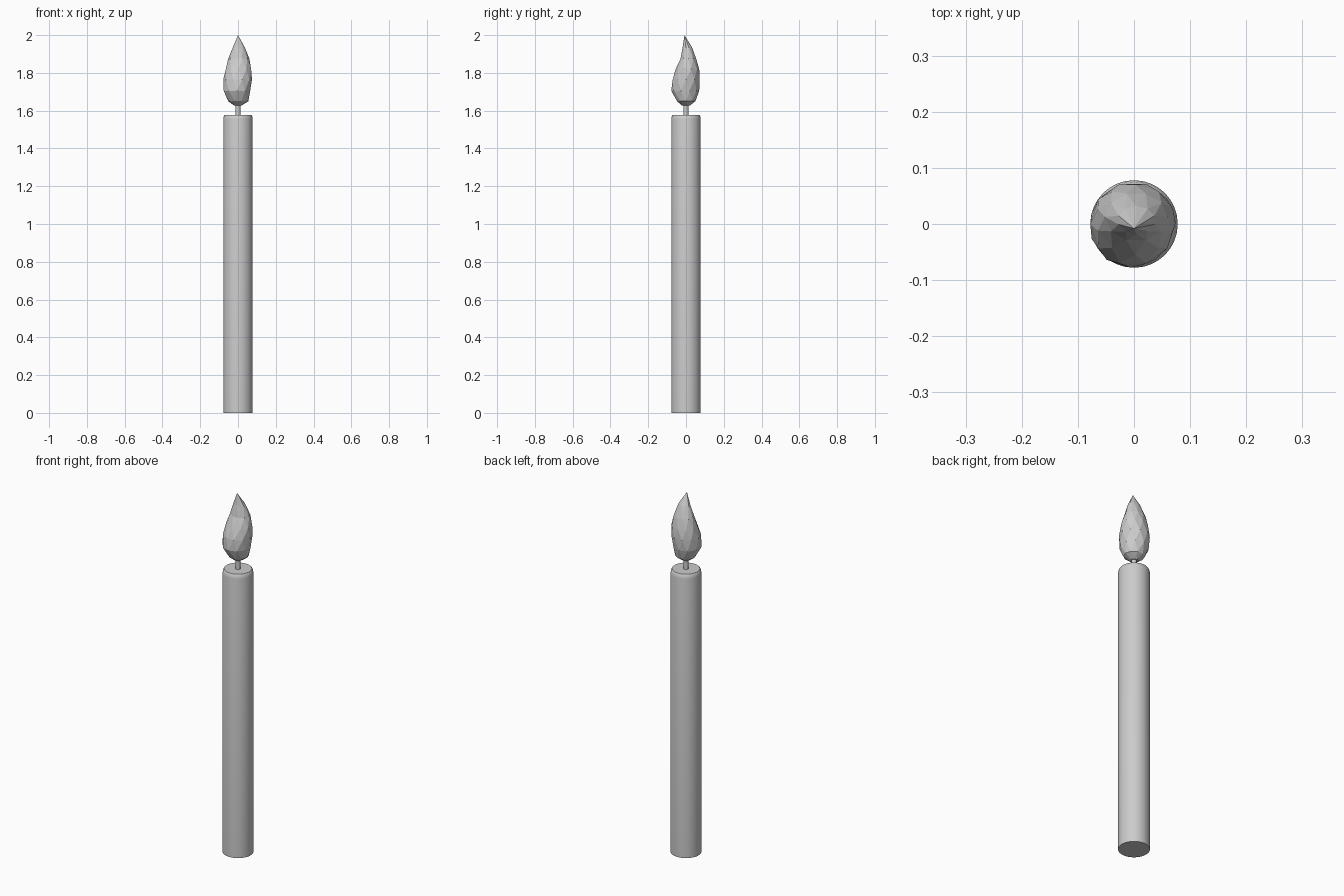
import bpy, bmesh
from math import sin, cos, pi

if "Cube" in bpy.data.objects:
    bpy.data.objects.remove(bpy.data.objects["Cube"])


def loft(name, rings, sides, twist=0.0, smooth=False):
    # each ring: z, x_left, x_right, y_front, y_back
    bm = bmesh.new()
    loops = []
    for i, (z, xl, xr, yf, yb) in enumerate(rings):
        cx, cy, rx, ry = (xl + xr) / 2, (yf + yb) / 2, (xr - xl) / 2, (yb - yf) / 2
        if rx == 0:
            loops.append([bm.verts.new((cx, cy, z))])
            continue
        angles = [2 * pi * (k + twist * (i % 2)) / sides - pi / 2 for k in range(sides)]
        loops.append([bm.verts.new((cx + rx * cos(a), cy + ry * sin(a), z)) for a in angles])
    for low, high in zip(loops, loops[1:]):
        for k in range(sides):
            n = (k + 1) % sides
            if len(high) == 1:
                bm.faces.new((low[k], low[n], high[0]))
            elif twist:
                # staggered rings give triangular facets
                bent = loops.index(low) % 2
                if bent:
                    bm.faces.new((low[k], low[n], high[n]))
                    bm.faces.new((low[k], high[n], high[k]))
                else:
                    bm.faces.new((low[k], low[n], high[k]))
                    bm.faces.new((low[n], high[n], high[k]))
            else:
                bm.faces.new((low[k], low[n], high[n], high[k]))
    bm.faces.new(loops[0][::-1])
    if len(loops[-1]) > 1:
        bm.faces.new(loops[-1])
    bmesh.ops.recalc_face_normals(bm, faces=bm.faces)
    mesh = bpy.data.meshes.new(name)
    bm.to_mesh(mesh)
    bm.free()
    obj = bpy.data.objects.new(name, mesh)
    bpy.context.collection.objects.link(obj)
    if smooth:
        bpy.ops.object.select_all(action='DESELECT')
        obj.select_set(True)
        bpy.context.view_layer.objects.active = obj
        bpy.ops.object.shade_smooth_by_angle(angle=0.6)
    return obj


def round_ring(z, r):
    return (z, -r, r, -r, r)


# wax body with a softened top rim
loft("candle_body", [round_ring(0, .078), round_ring(1.555, .078),
                     round_ring(1.57, .075), round_ring(1.577, .07)], 32, smooth=True)

# wick
loft("wick", [round_ring(1.57, .013), round_ring(1.66, .013)], 12, smooth=True)

# faceted flame, hollowed on the front and curling to its tip
flame = [
    (1.628, -.022, .022, -.022, .022),
    (1.65, -.052, .055, -.05, .052),
    (1.705, -.079, .068, -.078, .070),
    (1.765, -.078, .074, -.074, .075),
    (1.82, -.068, .073, -.055, .070),
    (1.875, -.052, .060, -.031, .056),
    (1.935, -.029, .038, -.018, .032),
    (2.0, 0, 0, -.008, -.008),
]
loft("flame", flame, 10, twist=0.5)
